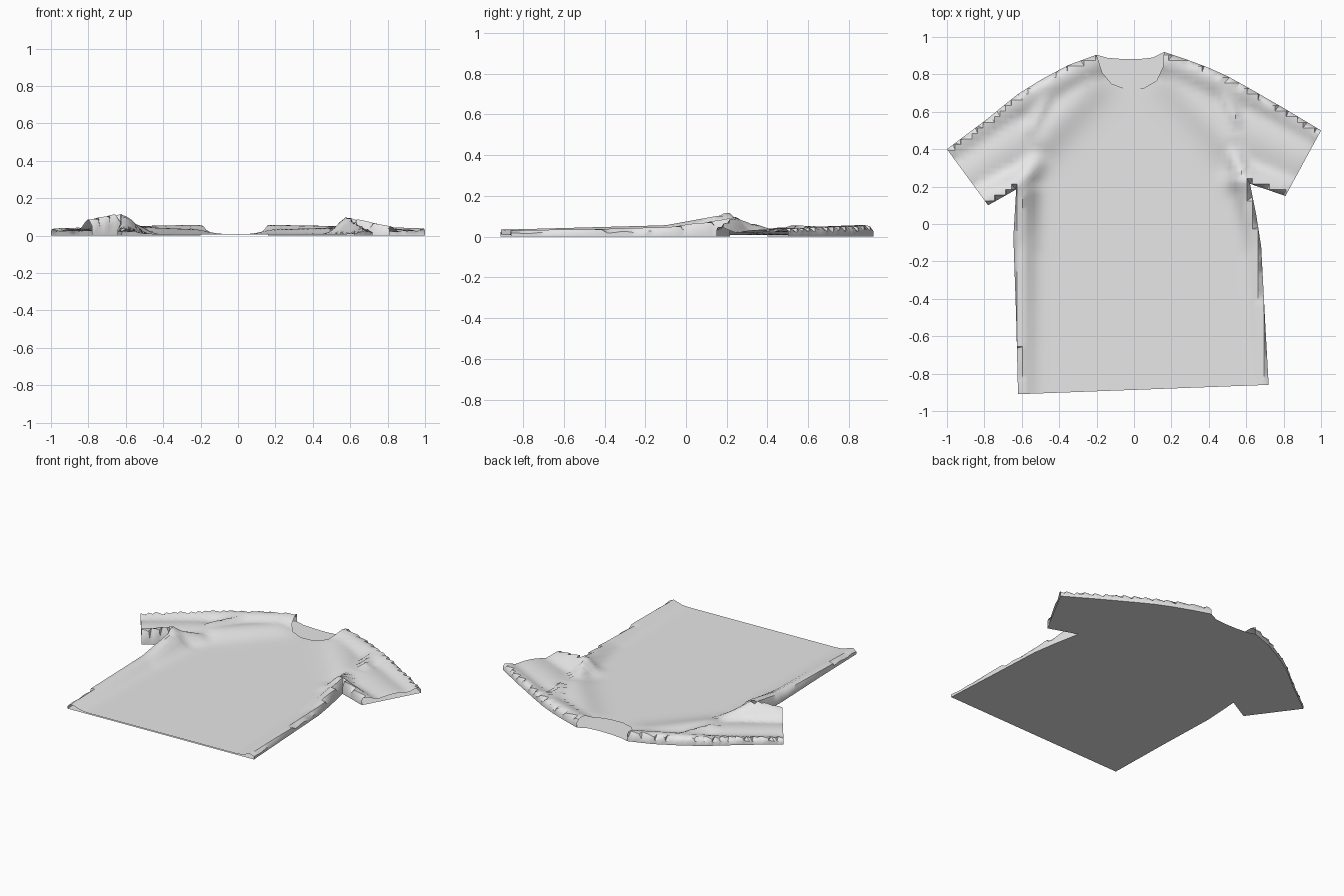
import bpy, bmesh, math
from mathutils import Vector
from mathutils.geometry import intersect_point_line

if "Cube" in bpy.data.objects:
    bpy.data.objects.remove(bpy.data.objects["Cube"], do_unlink=True)

cloth = bpy.data.materials.new("light_grey_cloth")
cloth.use_nodes = True
cloth.diffuse_color = (0.8, 0.8, 0.8, 1)
cloth.node_tree.nodes["Principled BSDF"].inputs["Base Color"].default_value = (0.8, 0.8, 0.8, 1)

# Flat pattern, anticlockwise from the hem's right corner
hem = [(-0.62, -0.91), (0.72, -0.86)]
left_seam = [(0.70, -0.5), (0.68, -0.12), (0.655, 0.04), (0.62, 0.215)]
left_cuff = [(0.81, 0.15), (1.0, 0.5)]
left_shoulder = [(0.8, 0.62), (0.6, 0.735), (0.5, 0.79), (0.4, 0.835), (0.28, 0.88)]
front_neck = [(0.16, 0.92), (0.155, 0.84), (0.12, 0.765), (0.05, 0.725), (-0.04, 0.72),
              (-0.12, 0.75), (-0.17, 0.81), (-0.2, 0.905)]
back_neck = [(-0.2, 0.905), (-0.14, 0.888), (-0.06, 0.882), (0.03, 0.882), (0.1, 0.89), (0.16, 0.92)]
right_shoulder = [(-0.35, 0.85), (-0.5, 0.77), (-0.62, 0.695), (-0.8, 0.55)]
right_cuff = [(-1.0, 0.4), (-0.78, 0.1)]
right_seam = [(-0.7, 0.145), (-0.63, 0.185), (-0.645, -0.07), (-0.63, -0.5)]
front = (hem + left_seam + left_cuff + left_shoulder + front_neck
         + right_shoulder + right_cuff + right_seam)

# Raised folds: start x, y, height, end x, y, height, width
folds = [
    (-0.60, -0.91, 0.034, -0.60, -0.10, 0.056, 0.06),    # right side seam
    (-0.60, -0.10, 0.056, -0.60, 0.17, 0.105, 0.07),
    (-0.63, 0.20, 0.120, -0.79, 0.13, 0.088, 0.075),     # right underarm
    (-0.62, 0.20, 0.105, -0.53, 0.33, 0.050, 0.06),
    (-0.22, 0.87, 0.058, -0.60, 0.67, 0.050, 0.09),      # right shoulder
    (-0.60, 0.67, 0.050, -0.97, 0.41, 0.040, 0.07),
    (-0.24, 0.74, 0.034, -0.50, 0.46, 0.045, 0.10),      # right yoke
    (-0.55, 0.50, 0.056, -0.47, 0.67, 0.050, 0.04),
    (-0.62, 0.45, 0.036, -0.88, 0.27, 0.036, 0.13),      # right sleeve
    (0.70, -0.86, 0.030, 0.66, -0.10, 0.046, 0.05),      # left side seam
    (0.66, -0.10, 0.046, 0.60, 0.19, 0.085, 0.06),
    (0.585, 0.235, 0.100, 0.80, 0.18, 0.052, 0.07),      # left underarm
    (0.59, 0.24, 0.090, 0.53, 0.38, 0.050, 0.05),
    (0.18, 0.87, 0.058, 0.58, 0.72, 0.050, 0.09),        # left shoulder
    (0.58, 0.72, 0.050, 0.98, 0.49, 0.040, 0.07),
    (0.21, 0.77, 0.034, 0.50, 0.46, 0.042, 0.10),        # left yoke
    (0.55, 0.55, 0.056, 0.48, 0.70, 0.048, 0.04),
    (0.60, 0.50, 0.036, 0.88, 0.36, 0.034, 0.13),        # left sleeve
]


def near(p, a, b):
    """Distance from p to segment a-b and the position along it."""
    hit, t = intersect_point_line(p, a, b)
    t = min(max(t, 0), 1)
    return (p - a.lerp(b, t)).length, t


def cloth_height(p):
    z = 0.007
    for x1, y1, h1, x2, y2, h2, w in folds:
        d, t = near(p, Vector((x1, y1, 0)), Vector((x2, y2, 0)))
        z = max(z, 0.007 + (h1 + (h2 - h1) * t - 0.007) * math.exp(-(d / w) ** 2))
    return z


# Pattern pieces, with the back neck strip tagged by index
bm = bmesh.new()
verts = {}


def piece(points, index):
    for p in points:
        if p not in verts:
            verts[p] = bm.verts.new((*p, 0))
    bm.faces.new([verts[p] for p in points]).material_index = index


piece(front, 0)
piece(back_neck + front_neck[1:-1], 1)

# Cut the pattern into a fine grid
step = 0.03
for axis in (Vector((1, 0, 0)), Vector((0, 1, 0))):
    for i in range(-33, 34):
        bmesh.ops.bisect_plane(bm, geom=bm.verts[:] + bm.edges[:] + bm.faces[:], dist=0.0005,
                               plane_co=axis * (i * step + 0.004), plane_no=axis)

# Openings at hem, cuffs and neck stay unsewn
openings = [hem, left_cuff, right_cuff] + [back_neck[i:i + 2] for i in range(len(back_neck) - 1)]


def is_open(edge):
    return any(all(near(v.co, Vector((*a, 0)), Vector((*b, 0)))[0] < 0.0008 for v in edge.verts)
               for a, b in openings)


seams = [e for e in bm.edges if len(e.link_faces) == 1 and not is_open(e)]
seam_verts = {v for e in seams for v in e.verts}

# Front panel: a raised copy of the back, sewn along the seams
upper = {}
front_faces = [f for f in bm.faces if f.material_index == 0]
for f in front_faces:
    for v in f.verts:
        if v not in upper:
            z = cloth_height(v.co)
            if v in seam_verts:
                z *= 0.6 + 0.1 * math.sin(v.co.x * 70 + v.co.y * 50)
            upper[v] = (v.co.x, v.co.y, z)
upper = {v: bm.verts.new(co) for v, co in upper.items()}
for f in front_faces:
    bm.faces.new([upper[v] for v in f.verts])
for e in seams:
    a, b = e.verts
    bm.faces.new((a, b, upper[b], upper[a]))
for f in bm.faces:
    f.material_index = 0

bmesh.ops.triangulate(bm, faces=[f for f in bm.faces if len(f.verts) > 4])
bmesh.ops.recalc_face_normals(bm, faces=bm.faces[:])
# Keep the front panel facing up
if sum(f.normal.z * f.calc_area() for f in bm.faces if f.calc_center_median().z > 0.004) < 0:
    bmesh.ops.reverse_faces(bm, faces=bm.faces[:])

mesh = bpy.data.meshes.new("tee_shirt")
bm.to_mesh(mesh)
bm.free()
mesh.materials.append(cloth)
shirt = bpy.data.objects.new("tee_shirt", mesh)
bpy.context.collection.objects.link(shirt)

bpy.ops.object.select_all(action="DESELECT")
shirt.select_set(True)
bpy.context.view_layer.objects.active = shirt
bpy.ops.object.shade_smooth_by_angle(angle=math.radians(45))
